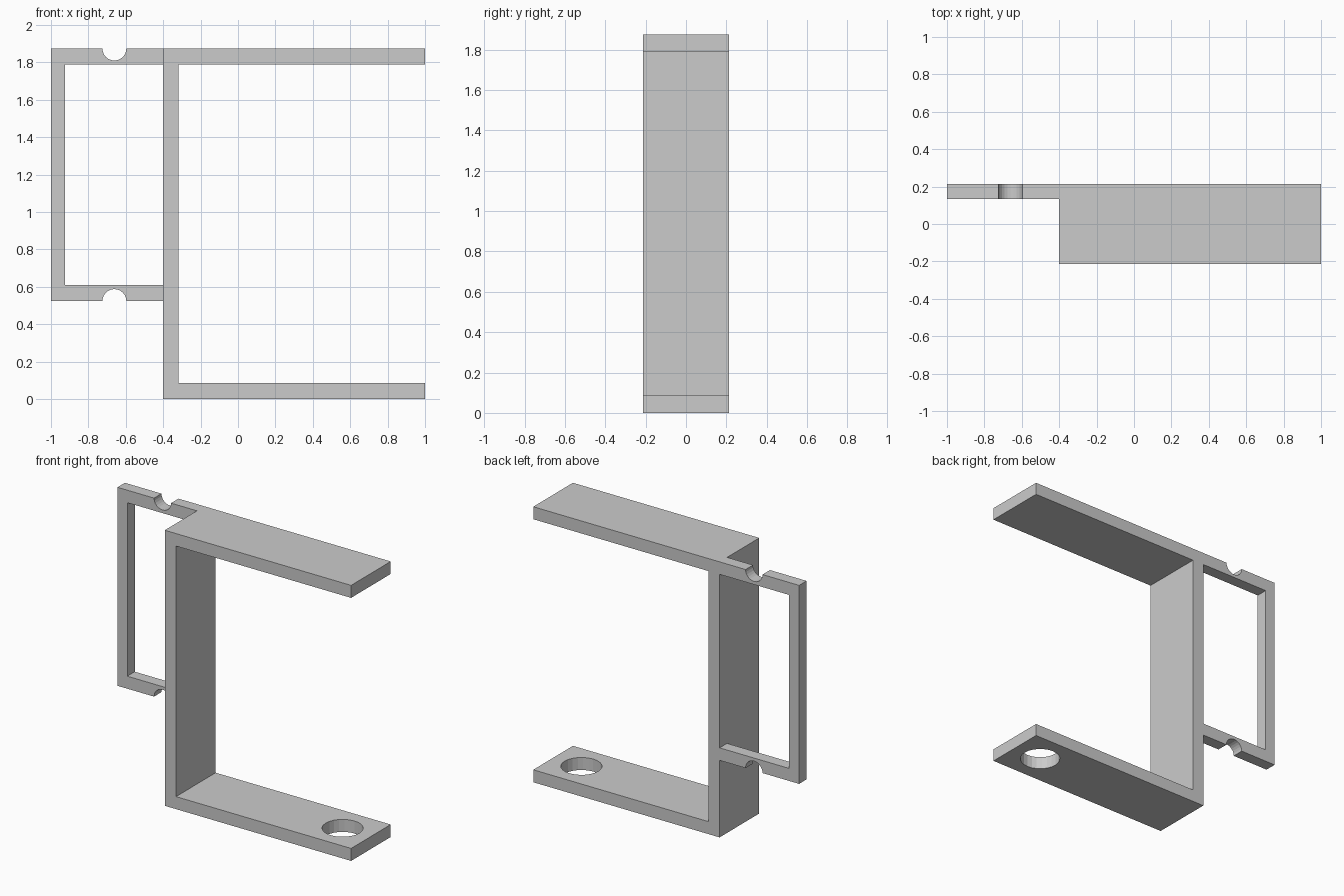
import bpy, bmesh
from math import pi, cos, sin

if "Cube" in bpy.data.objects:
    bpy.data.objects.remove(bpy.data.objects["Cube"])

H, T = 1.874, 0.085          # total height, plate thickness
HALF = 0.213                 # half depth in y
WALL = -0.402                # outer face of the upright wall
Z0 = 0.524                   # underside of the side frame
NX, NR = -0.661, 0.064       # notch centre and radius


def extrude_profile(name, pts, y0, y1):
    """Extrude an (x, z) outline from y0 to y1."""
    bm = bmesh.new()
    face = bm.faces.new([bm.verts.new((x, y0, z)) for x, z in pts])
    ext = bmesh.ops.extrude_face_region(bm, geom=[face])["geom"]
    verts = [v for v in ext if isinstance(v, bmesh.types.BMVert)]
    bmesh.ops.translate(bm, verts=verts, vec=(0, y1 - y0, 0))
    bmesh.ops.recalc_face_normals(bm, faces=bm.faces)
    mesh = bpy.data.meshes.new(name)
    bm.to_mesh(mesh)
    bm.free()
    ob = bpy.data.objects.new(name, mesh)
    bpy.context.collection.objects.link(ob)
    return ob


def apply_boolean(target, other, op):
    mod = target.modifiers.new(op, "BOOLEAN")
    mod.operation, mod.solver, mod.object = op, "EXACT", other
    bpy.context.view_layer.objects.active = target
    bpy.ops.object.modifier_apply(modifier=mod.name)
    bpy.data.objects.remove(other)


def notch(z, side, steps=12):
    """Half circle running left to right; side is -1 (down) or +1 (up)."""
    return [(NX - NR * cos(pi * i / steps), z + side * NR * sin(pi * i / steps))
            for i in range(steps + 1)]


# C-shaped bracket: top plate, wall and bottom plate
bracket = extrude_profile("bracket", [
    (1, 0), (1, T), (WALL + T, T), (WALL + T, H - T),
    (1, H - T), (1, H), (WALL, H), (WALL, 0)], -HALF, HALF)

# Thin side frame with a round notch in its top and bottom bars
frame = extrude_profile("side_frame",
    [(-1, H)] + notch(H, -1) + [(WALL, H), (WALL, H - T), (-0.926, H - T),
     (-0.926, Z0 + T), (WALL, Z0 + T), (WALL, Z0)]
    + notch(Z0, 1)[::-1] + [(-1, Z0)], HALF - 0.08, HALF)
apply_boolean(bracket, frame, "UNION")

# Round hole through the bottom plate
bpy.ops.mesh.primitive_cylinder_add(vertices=24, radius=0.127, depth=0.4,
                                    location=(1 - HALF, 0, T / 2))
cutter = bpy.context.object
cutter.name = "hole_cutter"
cutter.hide_render = True
apply_boolean(bracket, cutter, "DIFFERENCE")
